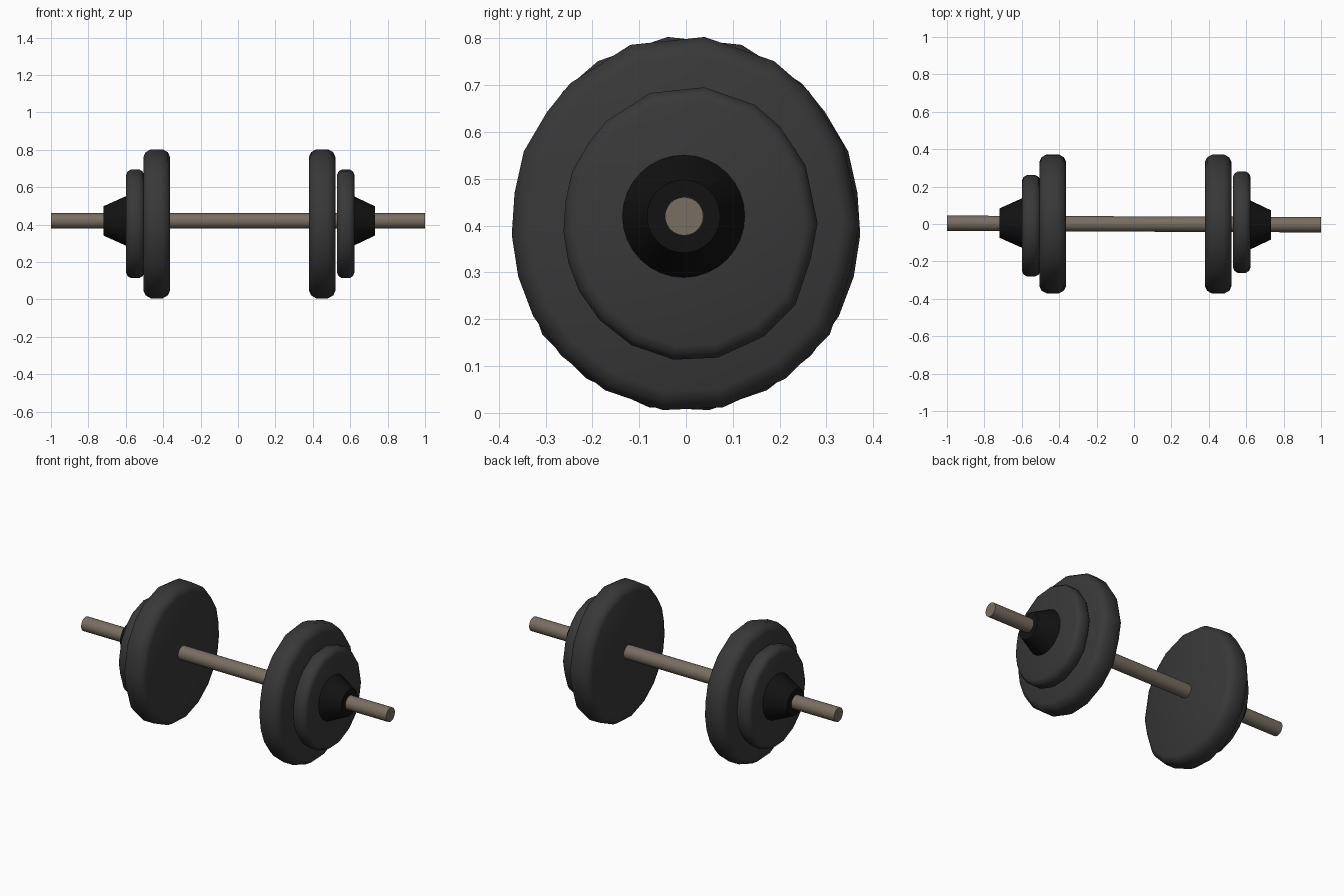
import bpy, bmesh, math
from mathutils import Vector

if "Cube" in bpy.data.objects:
    bpy.data.objects.remove(bpy.data.objects["Cube"])

def material(name, rgb):
    m = bpy.data.materials.new(name)
    m.diffuse_color = (*rgb, 1)
    m.use_nodes = True
    m.node_tree.nodes["Principled BSDF"].inputs["Base Color"].default_value = m.diffuse_color
    return m

RUBBER = material("dark_rubber", (0.04, 0.04, 0.04))
BLACK = material("black_collar", (0.006, 0.006, 0.006))
STEEL = material("worn_steel", (0.19, 0.155, 0.12))

# Slightly uneven hand-shaped plate outline (y, z)
OUTLINE = [(0.04, 0.807), (0.19, 0.755), (0.265, 0.69), (0.34, 0.575), (0.375, 0.405),
           (0.355, 0.3), (0.31, 0.165), (0.215, 0.07), (0.08, 0.008), (-0.05, 0.002),
           (-0.175, 0.045), (-0.27, 0.12), (-0.33, 0.205), (-0.362, 0.29), (-0.376, 0.38),
           (-0.37, 0.47), (-0.35, 0.56), (-0.30, 0.645), (-0.25, 0.707), (-0.12, 0.79)]
CZ = 0.405

# Rounded rim: (position across half the thickness, scale of outline)
RIM = [(-1, 0.89), (-0.85, 0.95), (-0.45, 0.99), (0.45, 0.99), (0.85, 0.95), (1, 0.89)]


def loft(name, rings, mat, angle=40):
    """Join rings of points into a closed, smooth-shaded solid."""
    bm = bmesh.new()
    loops = [[bm.verts.new(p) for p in ring] for ring in rings]
    n = len(loops[0])
    for a, b in zip(loops, loops[1:]):
        for i in range(n):
            j = (i + 1) % n
            bm.faces.new((a[i], a[j], b[j], b[i]))
    bm.faces.new(loops[0])
    bm.faces.new(loops[-1])
    bmesh.ops.recalc_face_normals(bm, faces=bm.faces)
    me = bpy.data.meshes.new(name)
    bm.to_mesh(me)
    bm.free()
    me.materials.append(mat)
    ob = bpy.data.objects.new(name, me)
    bpy.context.collection.objects.link(ob)
    bpy.ops.object.select_all(action='DESELECT')
    ob.select_set(True)
    bpy.context.view_layer.objects.active = ob
    bpy.ops.object.shade_smooth_by_angle(angle=math.radians(angle))
    return ob


def plate(name, side, x0, x1, size, dy):
    mid, half = (x0 + x1) / 2, (x1 - x0) / 2
    rings = [[Vector((side * (mid + t * half), side * (y * s * size + dy),
                      CZ + (z - CZ) * s * size)) for y, z in OUTLINE] for t, s in RIM]
    return loft(name, rings, RUBBER)


def turned(name, stations, mat, sides=32):
    """Round part along x from (x, y, radius) stations."""
    rings = []
    for x, y, r in stations:
        rings.append([(x, y + r * math.cos(2 * math.pi * i / sides),
                       0.42 + r * math.sin(2 * math.pi * i / sides)) for i in range(sides)])
    return loft(name, rings, mat)


# Bar
turned("bar", [(-1, 0.004, 0.041), (1, -0.004, 0.041)], STEEL)

# Plates and tapered collars at each end
for label, side, big, small, cone in (
        ("right", 1, (0.38, 0.52), (0.53, 0.622), (0.615, 0.733)),
        ("left", -1, (0.364, 0.505), (0.502, 0.598), (0.595, 0.72))):
    plate(label + "_large_plate", side, *big, 1.0, 0)
    plate(label + "_small_plate", side, *small, 0.73, 0.01)
    y = -0.005 * side
    turned(label + "_collar", [(side * cone[0], y, 0.134), (side * cone[1], y, 0.078)], BLACK)
